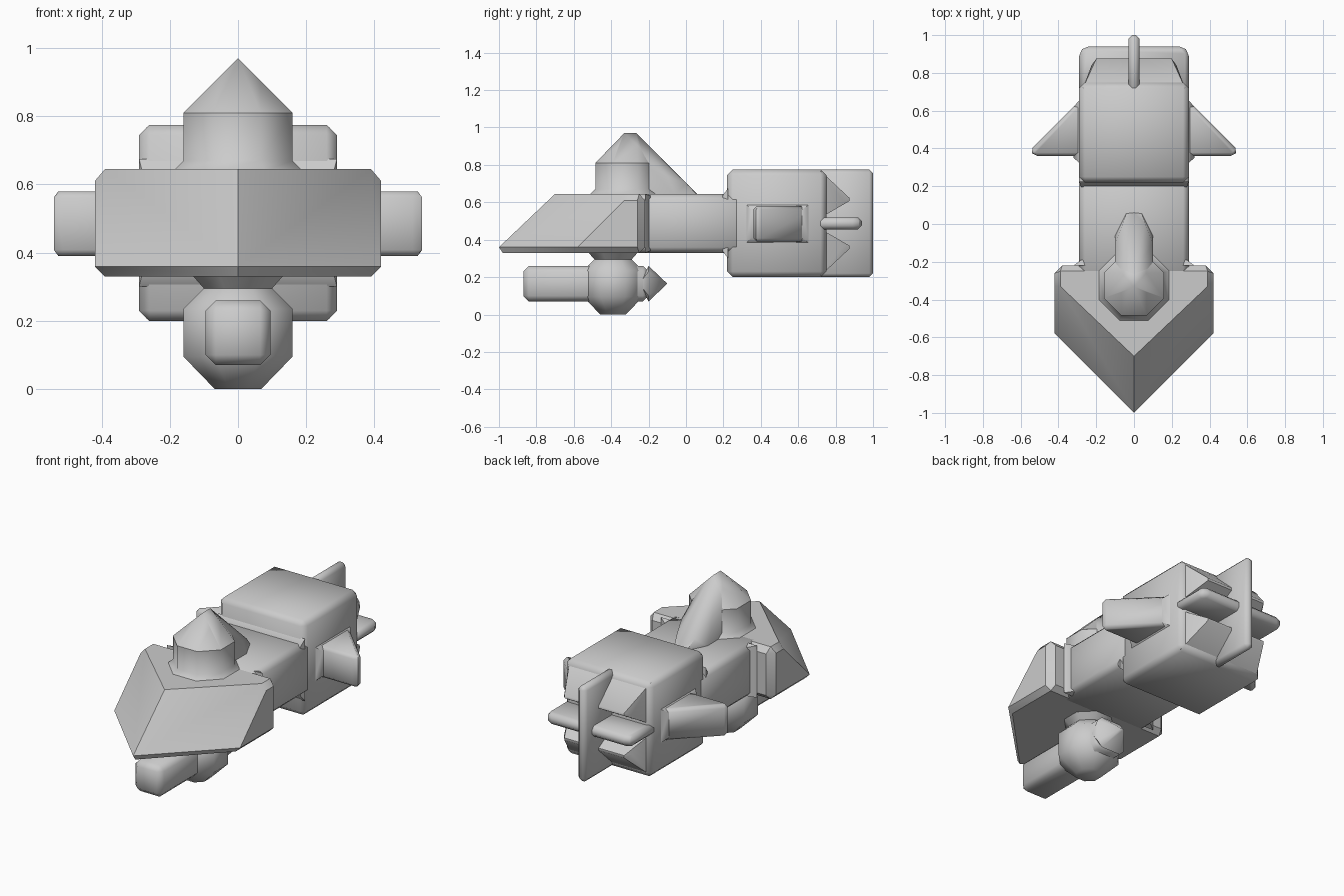
import bpy, bmesh
from math import radians, cos, sin, pi

cube = bpy.data.objects.get("Cube")
if cube:
    bpy.data.objects.remove(cube, do_unlink=True)

grey = bpy.data.materials.new("hull grey")
grey.use_nodes = True
grey.diffuse_color = (0.6, 0.6, 0.6, 1)
grey.node_tree.nodes["Principled BSDF"].inputs["Base Color"].default_value = (0.6, 0.6, 0.6, 1)


def finish(name, bm, bevel=0.0, angle=50):
    """Turn a bmesh into a smooth-shaded object with chamfered edges."""
    bmesh.ops.recalc_face_normals(bm, faces=bm.faces)
    mesh = bpy.data.meshes.new(name)
    bm.to_mesh(mesh)
    bm.free()
    mesh.materials.append(grey)
    ob = bpy.data.objects.new(name, mesh)
    bpy.context.collection.objects.link(ob)
    bpy.ops.object.select_all(action='DESELECT')
    ob.select_set(True)
    bpy.context.view_layer.objects.active = ob
    if bevel:
        mod = ob.modifiers.new("chamfer", 'BEVEL')
        mod.width = bevel
        mod.segments = 1
        mod.limit_method = 'ANGLE'
        mod.angle_limit = radians(35)
        bpy.ops.object.modifier_apply(modifier=mod.name)
    bpy.ops.object.shade_smooth_by_angle(angle=radians(angle))
    return ob


def hull(name, points, bevel=0.0, angle=50):
    bm = bmesh.new()
    for p in points:
        bm.verts.new(p)
    res = bmesh.ops.convex_hull(bm, input=bm.verts)
    bmesh.ops.delete(bm, geom=list({v for v in res["geom_interior"] + res["geom_unused"]
                                    if isinstance(v, bmesh.types.BMVert)}), context='VERTS')
    bmesh.ops.dissolve_limit(bm, angle_limit=radians(1), verts=bm.verts, edges=bm.edges)
    return finish(name, bm, bevel, angle)


def both(points):
    """Points together with their mirror images across x = 0."""
    return [(s * x, y, z) for x, y, z in points for s in (-1, 1)]


def box(name, xs, ys, zs, bevel=0.03):
    return hull(name, [(x, y, z) for x in xs for y in ys for z in zs], bevel)


def lathe(name, centre_y, rings, angle=50):
    """Eight-sided turned part; rings are (flat radius, height)."""
    bm = bmesh.new()
    k = 1 / cos(pi / 8)
    loops = [[bm.verts.new((r * k * cos((i + .5) * pi / 4),
                            centre_y + r * k * sin((i + .5) * pi / 4), z))
              for i in range(8)] for r, z in rings]
    for a, b in zip(loops, loops[1:]):
        for i in range(8):
            j = (i + 1) % 8
            bm.faces.new((a[i], a[j], b[j], b[i]))
    bm.faces.new(loops[0])
    bm.faces.new(loops[-1])
    return finish(name, bm, 0, angle)


# Wedge bow with chamfered sides and a raked nose
hull("bow", both([
    (0.39, -0.25, 0.645), (0.39, -0.33, 0.645), (0, -0.70, 0.645),
    (0.42, -0.26, 0.61), (0.38, -0.22, 0.61), (0.42, -0.33, 0.61),
    (0.42, -0.26, 0.36), (0.38, -0.22, 0.36), (0.42, -0.58, 0.36), (0, -1.0, 0.36),
    (0.39, -0.25, 0.33), (0.39, -0.58, 0.33), (0, -0.98, 0.33)]), 0, 40)

# Neck and the collars where it meets bow and engine
box("neck", (-0.29, 0.29), (-0.3, 0.3), (0.33, 0.645))
for name, y0, y1, grow in (("bow_collar", -0.22, -0.19, 0), ("engine_collar", 0.225, 0.195, 0.03)):
    hull(name, both([(0.32 - grow, y0, z) for z in (0.33 - grow, 0.645 + grow)]
                    + [(0.28, y1, z) for z in (0.34, 0.635)]))

# Engine block
box("engine_block", (-0.29, 0.29), (0.22, 0.75), (0.2, 0.775))

# Tail plates crossing behind the engine
box("vertical_tail_plate", (-0.03, 0.03), (0.7, 1.0), (0.2, 0.775), 0.02)
hull("horizontal_tail_plate", both([(x, y, z) for z in (0.455, 0.52)
     for x, y in ((0.29, 0.7), (0.29, 0.91), (0.26, 0.94))]), 0.02)

# Swept side fins and four exhaust wedges
for side, s in (("left", 1), ("right", -1)):
    hull(side + "_fin", [(s * x, y, z) for z in (0.39, 0.58)
         for x, y in ((0.25, 0.69), (0.25, 0.36), (0.53, 0.36), (0.55, 0.39))], 0.028)
    hull(side + "_fin_root", [(s * x, y, z) for x, y, z in (
        (0.32, 0.35, 0.41), (0.32, 0.35, 0.56), (0.285, 0.32, 0.38), (0.285, 0.32, 0.59),
        (0.285, 0.66, 0.38), (0.285, 0.66, 0.59), (0.32, 0.62, 0.41), (0.32, 0.62, 0.56))])
    for level, t in (("upper", 1), ("lower", -1)):
        hull(f"{level}_{side}_exhaust", [(s * x, y, 0.4875 + t * h) for x, y, h in (
            (0.02, 0.72, 0.03), (0.27, 0.72, 0.03), (0.02, 0.72, 0.28), (0.27, 0.72, 0.28),
            (0.02, 0.875, 0.12), (0.2, 0.875, 0.12), (0.225, 0.84, 0.12),
            (0.02, 0.875, 0.135), (0.2, 0.875, 0.135))])

# Upper turret: drum, pointed ridge cap and sloping tail
lathe("turret_drum", -0.325, [(0.19, 0.64), (0.16, 0.67), (0.16, 0.81)])
hull("turret_cap", both(
    [(0.067, y, 0.81) for y in (-0.485, -0.165)] + [(0.16, y, 0.81) for y in (-0.392, -0.258)]
    + [(0.065, y, 0.905) for y in (-0.36, -0.26)] + [(0, y, 0.97) for y in (-0.33, -0.265)]))
hull("turret_tail", both([
    (0, -0.265, 0.97), (0.065, -0.265, 0.905), (0.1, -0.265, 0.86), (0.1, -0.265, 0.64),
    (0.1, -0.1, 0.64), (0.1, -0.06, 0.64), (0.1, -0.1, 0.74), (0.06, 0.0, 0.70),
    (0.04, 0.06, 0.64), (0, 0.06, 0.645)]))

# Lower gun: ball mount, barrel and pointed rear
lathe("gun_mount", -0.39, [(0.068, 0), (0.16, 0.095), (0.16, 0.235), (0.1, 0.295), (0.135, 0.335)])
box("gun_barrel", (-0.095, 0.095), (-0.87, -0.2), (0.07, 0.26))
hull("gun_rear_point", both(
    [(x, -0.2, z) for x, z in ((0.095, 0.1), (0.095, 0.23), (0.065, 0.07), (0.065, 0.26))]
    + [(0.01, -0.1, 0.165), (0.095, -0.25, 0.165)]))
